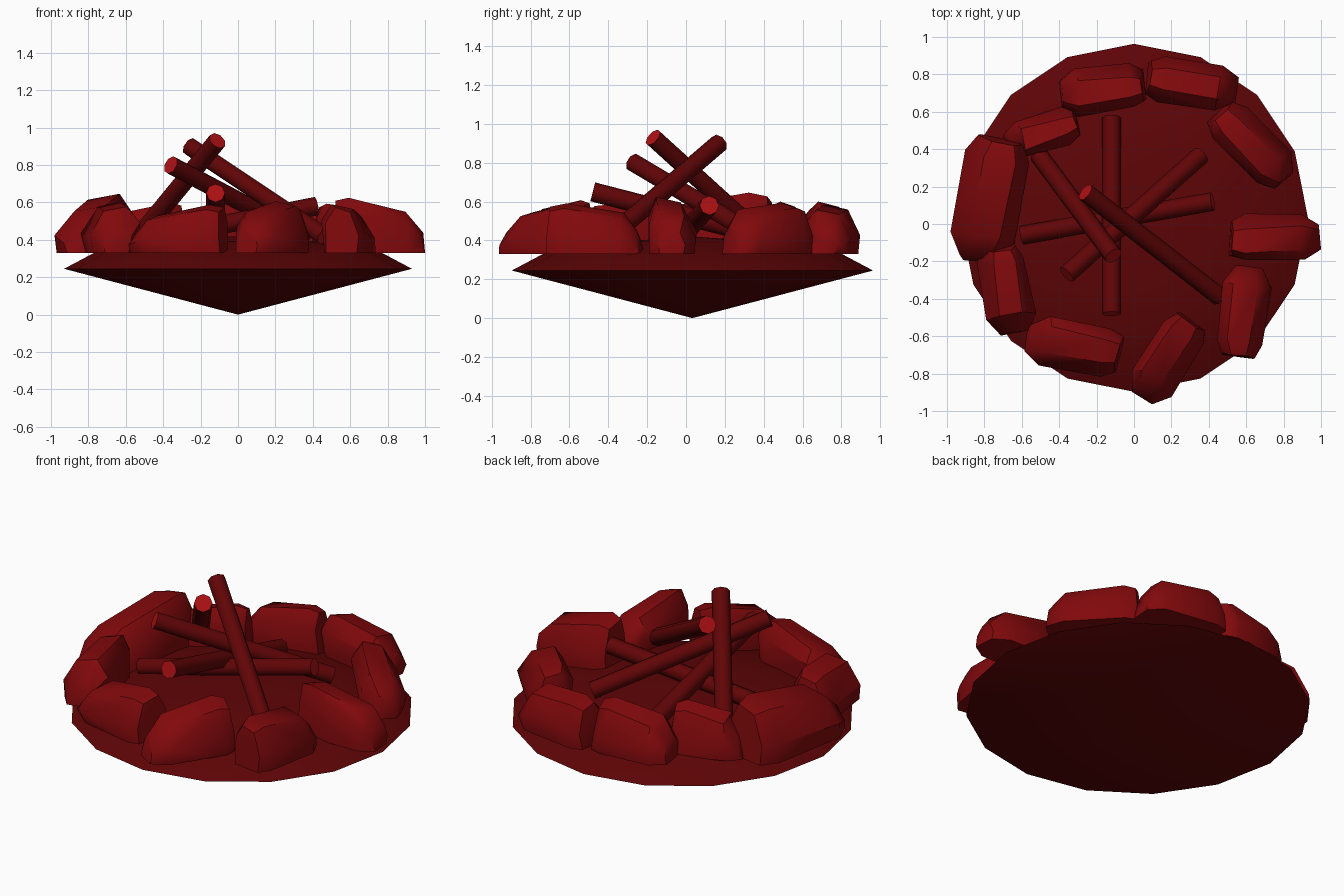
import bpy, bmesh, math, random
from mathutils import Vector

if "Cube" in bpy.data.objects:
    bpy.data.objects.remove(bpy.data.objects["Cube"])

random.seed(4)


def colour(name, r):
    m = bpy.data.materials.new(name)
    m.diffuse_color = (r, r * 0.012, r * 0.016, 1)
    m.use_nodes = True
    m.node_tree.nodes["Principled BSDF"].inputs["Base Color"].default_value = m.diffuse_color
    return m


GROUND = colour("ground_red", 0.11)
STONE = colour("stone_red", 0.22)
LOG = colour("log_red", 0.12)
CAP = colour("log_end_red", 0.42)


def finish(bm, name, mats, smooth):
    bmesh.ops.recalc_face_normals(bm, faces=bm.faces[:])
    me = bpy.data.meshes.new(name)
    bm.to_mesh(me)
    bm.free()
    for m in mats:
        me.materials.append(m)
    ob = bpy.data.objects.new(name, me)
    bpy.context.collection.objects.link(ob)
    bpy.ops.object.select_all(action='DESELECT')
    ob.select_set(True)
    bpy.context.view_layer.objects.active = ob
    bpy.ops.object.shade_smooth_by_angle(angle=math.radians(smooth))


# Ground mound: shallow cone below, low dome on top
bm = bmesh.new()
N, CY = 16, 0.033
rings = []
for r, z in ((0.93, 0.245), (0.77, 0.33), (0.42, 0.39)):
    rings.append([bm.verts.new((r * math.cos(math.tau * i / N),
                                CY + r * math.sin(math.tau * i / N), z)) for i in range(N)])
tip = bm.verts.new((0, CY, 0))
peak = bm.verts.new((0, CY, 0.42))
for i in range(N):
    j = (i + 1) % N
    bm.faces.new((rings[0][j], rings[0][i], tip))
    bm.faces.new((rings[2][i], rings[2][j], peak))
    for a, b in zip(rings, rings[1:]):
        bm.faces.new((a[i], a[j], b[j], b[i]))
finish(bm, "ground_mound", [GROUND], 40)

# Stones: faceted wedges, blunt at the high end, pointed at the low end,
# taller on the inner side and sloping outward
SECTION = ((-0.46, 0), (-0.5, 0.66), (-0.27, 1.0), (0.22, 0.9), (0.5, 0.38), (0.47, 0))
STATIONS = ((0.0, 0.68, 0.9), (0.14, 0.96, 1.0), (0.82, 0.98, 1.0), (1.0, 0.54, 0.6))


def stone(name, p, q, width, hp, hq):
    p, q = Vector((*p, 0.33)), Vector((*q, 0.33))
    d = (q - p).normalized()
    out = Vector((-d.y, d.x, 0))
    bm = bmesh.new()
    for t, ws, hs in STATIONS:
        if hq > hp:  # blunt end at q instead
            t = 1 - t
        h = (hp + (hq - hp) * t) * hs
        for v, z in SECTION:
            j = random.uniform(-0.01, 0.01)
            lean = 0.02 * z * (1 if t < 0.5 else -1)
            co = p.lerp(q, t) + out * (v * width * ws + j) + d * (lean + j)
            bm.verts.new(co + Vector((0, 0, z * h)))
    bmesh.ops.convex_hull(bm, input=bm.verts[:])
    junk = [v for v in bm.verts if not v.link_faces]
    bmesh.ops.delete(bm, geom=junk, context='VERTS')
    bmesh.ops.dissolve_limit(bm, angle_limit=math.radians(6),
                             verts=bm.verts[:], edges=bm.edges[:])
    finish(bm, name, [STONE], 38)


STONES = (
    ((-0.40, 0.69), (0.06, 0.75), 0.25, 0.21, 0.28),
    ((0.07, 0.79), (0.55, 0.71), 0.25, 0.26, 0.22),
    ((0.46, 0.60), (0.81, 0.23), 0.25, 0.27, 0.22),
    ((0.51, -0.08), (1.0, -0.07), 0.26, 0.31, 0.20),
    ((0.62, -0.23), (0.56, -0.72), 0.26, 0.20, 0.27),
    ((0.31, -0.52), (0.04, -0.92), 0.26, 0.29, 0.20),
    ((-0.07, -0.70), (-0.57, -0.60), 0.27, 0.27, 0.18),
    ((-0.64, -0.59), (-0.72, -0.12), 0.26, 0.24, 0.28),
    ((-0.83, -0.20), (-0.71, 0.46), 0.36, 0.23, 0.33),
    ((-0.68, 0.43), (-0.30, 0.55), 0.21, 0.21, 0.28),
)
for i, s in enumerate(STONES):
    stone(f"stone_{i + 1}", *s)

# Logs: eight-sided rods leaning across each other
LOGS = (
    ((-0.12, -0.48, 0.65), (-0.12, 0.57, 0.38)),
    ((-0.60, -0.06, 0.38), (0.42, 0.12, 0.58)),
    ((0.36, 0.37, 0.42), (-0.36, -0.27, 0.80)),
    ((-0.26, 0.17, 0.90), (0.46, -0.39, 0.42)),
    ((-0.51, 0.37, 0.44), (-0.11, -0.17, 0.93)),
)
for i, (a, b) in enumerate(LOGS):
    a, b = Vector(a), Vector(b)
    bm = bmesh.new()
    bmesh.ops.create_cone(bm, cap_ends=True, segments=8, radius1=0.05,
                          radius2=0.05, depth=(b - a).length)
    rot = (b - a).to_track_quat('Z', 'Y').to_matrix()
    for v in bm.verts:
        v.co = rot @ v.co + (a + b) / 2
    for f in bm.faces:
        f.material_index = int(len(f.verts) > 4)
    finish(bm, f"log_{i + 1}", [LOG, CAP], 50)
